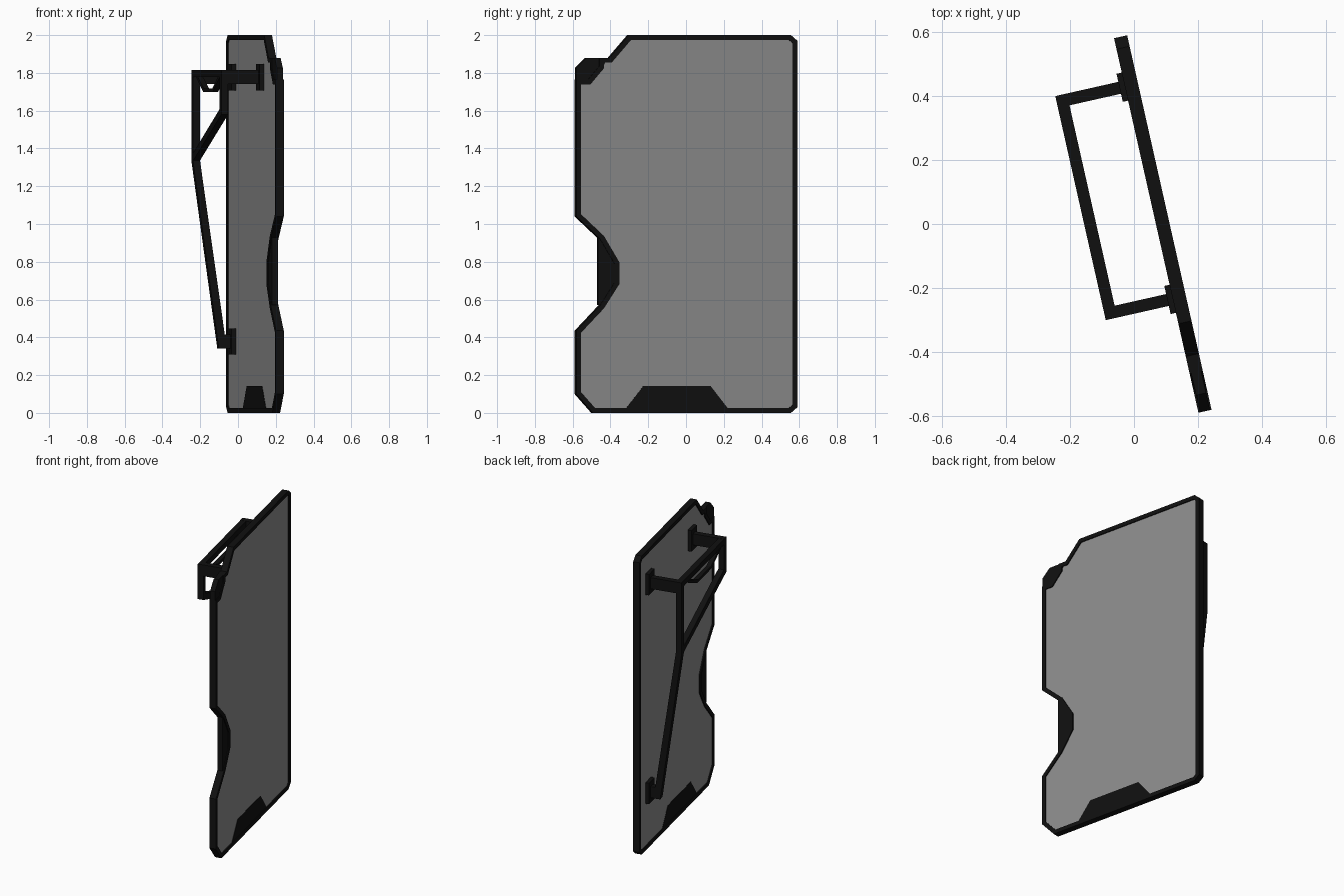
import bpy, bmesh, math
from mathutils import Matrix, Vector

if "Cube" in bpy.data.objects:
    bpy.data.objects.remove(bpy.data.objects["Cube"])


def material(name, value):
    m = bpy.data.materials.new(name)
    m.use_nodes = True
    color = (value, value, value, 1)
    m.diffuse_color = color
    m.node_tree.nodes["Principled BSDF"].inputs["Base Color"].default_value = color
    return m


BLACK = material("black_frame", 0.005)
GRAY = material("gray_panel", 0.26)

# The whole shield is turned slightly about the vertical axis
TURN = Matrix.Translation((0.09, 0, 0)) @ Matrix.Rotation(math.radians(12.7), 4, "Z")


def add_object(name, bm, mat):
    bmesh.ops.recalc_face_normals(bm, faces=bm.faces)
    mesh = bpy.data.meshes.new(name)
    bm.to_mesh(mesh)
    bm.free()
    mesh.materials.append(mat)
    ob = bpy.data.objects.new(name, mesh)
    ob.matrix_world = TURN
    bpy.context.collection.objects.link(ob)


def prism(name, points, lo, hi, mat=BLACK, axis="X"):
    """Extrude a profile along X (profile in y, z) or Y (profile in x, z)."""
    def place(a, b, t):
        return (t, a, b) if axis == "X" else (a, t, b)
    bm = bmesh.new()
    rings = [[bm.verts.new(place(a, b, t)) for a, b in points] for t in (lo, hi)]
    for ring in rings:
        bm.faces.new(ring)
    n = len(points)
    for i in range(n):
        j = (i + 1) % n
        bm.faces.new((rings[0][i], rings[0][j], rings[1][j], rings[1][i]))
    add_object(name, bm, mat)


def box(name, x, y, z):
    prism(name, [(y[0], z[0]), (y[1], z[0]), (y[1], z[1]), (y[0], z[1])], *x)


def inset(points, d):
    """Mitred inward offset of a counter-clockwise outline."""
    out = []
    for i, p in enumerate(points):
        p = Vector(p)
        e1 = (p - Vector(points[i - 1])).normalized()
        e2 = (Vector(points[(i + 1) % len(points)]) - p).normalized()
        n1, n2 = Vector((-e1.y, e1.x)), Vector((-e2.y, e2.x))
        out.append(tuple(p + (n1 + n2) * d / (1 + n1.dot(n2))))
    return out


def ring(name, outer, inner, half):
    bm = bmesh.new()
    loops = [[bm.verts.new((t, a, b)) for a, b in pts]
             for pts, t in ((outer, half), (inner, half), (inner, -half), (outer, -half))]
    n = len(outer)
    for k in range(4):
        a, b = loops[k], loops[(k + 1) % 4]
        for i in range(n):
            j = (i + 1) % n
            bm.faces.new((a[i], a[j], b[j], b[i]))
    add_object(name, bm, BLACK)


# Shield plate: gray panel inside a raised black rim
outline = [(-0.51, 0), (0.565, 0), (0.6, 0.03), (0.6, 1.97), (0.565, 2),
           (-0.315, 2), (-0.42, 1.88), (-0.475, 1.88), (-0.475, 1.835),
           (-0.535, 1.765), (-0.6, 1.765), (-0.6, 1.04), (-0.47, 0.92),
           (-0.392, 0.79), (-0.392, 0.69), (-0.47, 0.57), (-0.6, 0.435), (-0.6, 0.1)]
inner = inset(outline, 0.026)
ring("rim", outline, inner, 0.021)
prism("panel", inner, -0.014, 0.014, GRAY)

# Black inserts at the side notch, the upper corner and the lower edge
inserts = {
    "notch_insert": [(-0.48, 0.57), (-0.45, 0.57), (-0.37, 0.68),
                     (-0.37, 0.8), (-0.45, 0.93), (-0.48, 0.93)],
    "corner_insert": [(-0.6, 1.74), (-0.54, 1.74), (-0.455, 1.83), (-0.43, 1.88),
                      (-0.545, 1.88), (-0.6, 1.825)],
    "lower_insert": [(-0.34, 0.01), (0.235, 0.01), (0.13, 0.142), (-0.235, 0.142)],
}
for name, pts in inserts.items():
    prism(name, pts, -0.016, 0.016)

# Mounting pads on the rear face
FAR, NEAR = 0.445, -0.235
for name, y, z in (("far_pad", FAR, 1.777), ("near_pad", NEAR, 1.777), ("lower_pad", FAR, 0.378)):
    box(name, (-0.038, -0.013), (y - 0.045, y + 0.045), (z - 0.07, z + 0.07))

# Arms standing off the plate, joined by a long top bar
BACK, FRONT = -0.24, -0.203
HALF = 0.019
for name, y in (("far_arm", FAR), ("near_arm", NEAR)):
    box(name, (BACK, -0.03), (y - HALF, y + HALF), (1.74, 1.815))
box("top_bar", (BACK, FRONT), (NEAR, FAR), (1.777, 1.814))

# Dropped grip under the top bar
prism("grip", [(0.38, 1.78), (0.2, 1.7), (-0.03, 1.7), (-0.2, 1.78),
               (-0.155, 1.78), (-0.02, 1.718), (0.19, 1.718), (0.335, 1.78)], BACK + 0.004, FRONT - 0.004)

# Long strut running down to the lower pad
prism("long_strut", [(BACK, 1.815), (BACK, 1.33), (-0.1, 0.34), (-0.03, 0.34),
                     (-0.03, 0.415), (-0.068, 0.415), (FRONT, 1.34), (FRONT, 1.815)],
      FAR - HALF, FAR + HALF, axis="Y")

# Side strut with a diagonal brace back to the long strut
prism("brace_strut", [(-0.254, 1.814), (-0.254, 1.58), (0.44, 1.33), (0.44, 1.37),
                      (-0.216, 1.61), (-0.216, 1.814)], BACK, FRONT)
